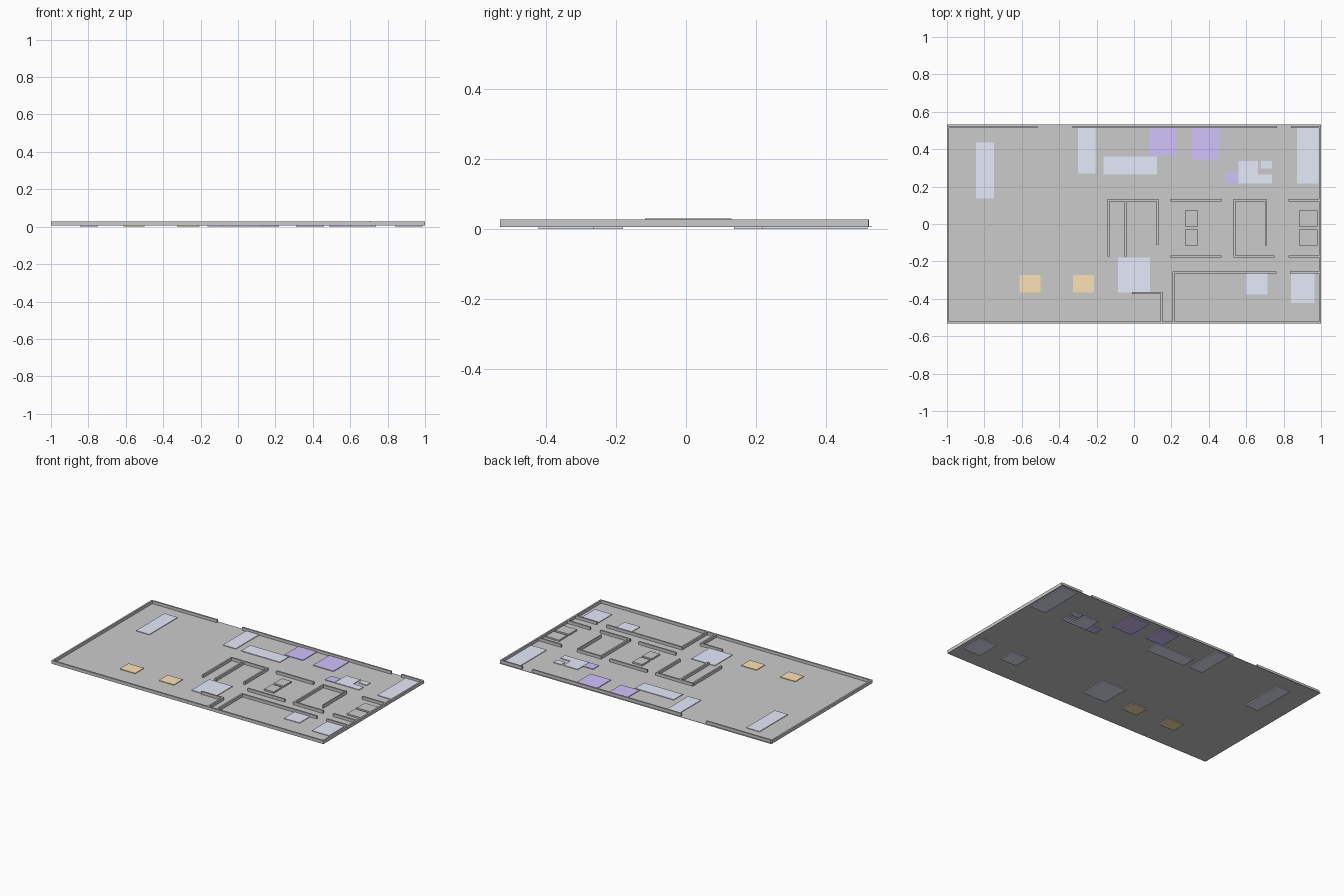
import bpy


def material(name, rgb):
    m = bpy.data.materials.new(name)
    m.diffuse_color = (*rgb, 1)
    return m


def box(name, x0, x1, y0, y1, z0, z1, mat=None):
    bpy.ops.mesh.primitive_cube_add(size=1, location=((x0 + x1) / 2, (y0 + y1) / 2, (z0 + z1) / 2))
    o = bpy.context.object
    o.name = name
    o.scale = (x1 - x0, y1 - y0, z1 - z0)
    bpy.ops.object.transform_apply(location=False, rotation=False, scale=True)
    if mat:
        o.data.materials.append(mat)
    return o


FLOOR, TOP, T = 0.008, 0.027, 0.0055  # floor level, wall top, half wall thickness


def wall_x(name, y, x0, x1, top=TOP):
    box(name, x0, x1, y - T, y + T, FLOOR - 0.001, top)


def wall_y(name, x, y0, y1, top=TOP, t=T):
    box(name, x - t, x + t, y0, y1, FLOOR - 0.001, top)


# floor slab
box("floor", -1, 1, -0.532, 0.532, 0.006, FLOOR)

# outer walls, with two door gaps at the back
wall_y("left_wall", -1 + T, -0.532, 0.522)
wall_y("right_wall", 1 - T, -0.532, 0.522)
wall_x("front_wall", -0.532 + T, -1 + 2 * T, 1 - 2 * T)
for x0, x1 in [(-0.989, -0.515), (-0.33, 0.765), (0.84, 0.989)]:
    wall_x("back_wall", 0.519, x0, x1)

# room partitions running along x: y, x start, x end
for y, x0, x1 in [(0.127, -0.142, 0.13), (0.127, 0.195, 0.468), (0.127, 0.531, 0.709),
                  (0.127, 0.825, 0.989), (-0.174, 0.195, 0.468), (-0.174, 0.531, 0.75),
                  (-0.174, 0.825, 0.989), (-0.259, 0.207, 0.762), (-0.259, 0.835, 0.989),
                  (-0.37, -0.01, 0.152)]:
    wall_x("partition_x", y, x0, x1)

# room partitions running along y: x, y start, y end
for x, y0, y1 in [(-0.137, -0.175, 0.1215), (-0.045, -0.175, 0.1215), (0.125, -0.112, 0.1215),
                  (0.537, -0.1685, 0.1215), (0.212, -0.521, -0.2645), (0.147, -0.521, -0.3755)]:
    wall_y("partition_y", x, y0, y1)
wall_y("thin_partition", 0.706, -0.118, 0.13, 0.03, 0.003)

# grey service blocks
for x0, x1 in [(0.273, 0.343), (0.882, 0.982)]:
    for y0, y1 in [(-0.115, -0.03), (-0.013, 0.071)]:
        box("service_block", x0, x1, y0, y1, 0.007, 0.018)

# coloured zone pads: x start, x end, y start, y end
zones = {
    ("blue_pad", (0.79, 0.83, 0.97)): [
        (-0.845, -0.748, 0.137, 0.435), (-0.3, -0.205, 0.27, 0.519), (-0.162, 0.122, 0.265, 0.36),
        (0.56, 0.663, 0.217, 0.338), (0.68, 0.738, 0.297, 0.338), (0.663, 0.738, 0.217, 0.265),
        (0.872, 0.986, 0.217, 0.519), (-0.085, 0.085, -0.366, -0.18),
        (0.6, 0.715, -0.376, -0.265), (0.84, 0.966, -0.423, -0.265)],
    ("purple_pad", (0.64, 0.54, 0.98)): [
        (0.085, 0.22, 0.368, 0.513), (0.31, 0.46, 0.345, 0.513), (0.487, 0.558, 0.217, 0.281)],
    ("orange_pad", (0.98, 0.77, 0.45)): [
        (-0.613, -0.5, -0.365, -0.273), (-0.327, -0.215, -0.365, -0.273)],
}
for (name, rgb), rects in zones.items():
    mat = material(name, rgb)
    for r in rects:
        box(name, *r, 0.0, 0.012, mat)
